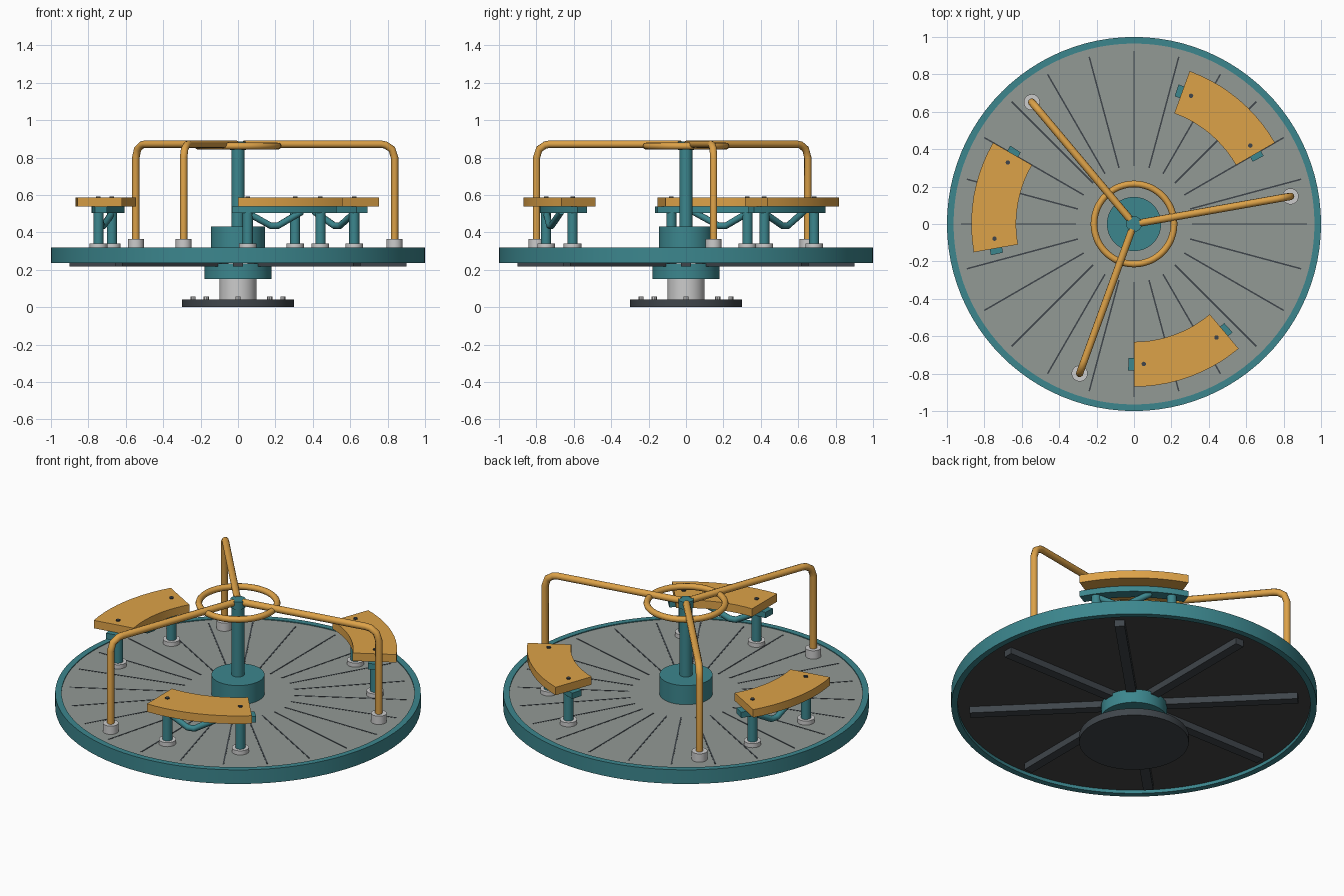
import bpy, bmesh
from math import sin, cos, radians, pi

if "Cube" in bpy.data.objects:
    bpy.data.objects.remove(bpy.data.objects["Cube"])


def mat(name, col):
    m = bpy.data.materials.new(name)
    m.diffuse_color = (*col, 1)
    m.use_nodes = True
    m.node_tree.nodes["Principled BSDF"].inputs["Base Color"].default_value = m.diffuse_color
    return m


TEAL = mat("teal_paint", (0.045, 0.24, 0.27))
ORANGE = mat("orange_paint", (0.72, 0.36, 0.065))
DARK = mat("dark_steel", (0.05, 0.06, 0.07))
UNDER = mat("underside_grey", (0.06, 0.06, 0.06))
DECK = mat("deck_grey", (0.29, 0.32, 0.30))


def polar(r, deg, z):
    return (r * cos(radians(deg)), r * sin(radians(deg)), z)


def finish(ob, name, material, smooth=True):
    ob.name = name
    if material:
        ob.data.materials.append(material)
    if smooth:
        bpy.ops.object.select_all(action='DESELECT')
        ob.select_set(True)
        bpy.context.view_layer.objects.active = ob
        bpy.ops.object.shade_smooth_by_angle(angle=radians(35))
    return ob


def cyl(name, r, z0, z1, material=None, at=(0, 0), n=32):
    bpy.ops.mesh.primitive_cylinder_add(vertices=n, radius=r, depth=z1 - z0,
                                        location=(at[0], at[1], (z0 + z1) / 2))
    return finish(bpy.context.object, name, material)


def box(name, r0, r1, width, z0, z1, deg, material):
    # radial bar from r0 to r1 at an angle
    bpy.ops.mesh.primitive_cube_add(size=1, location=polar((r0 + r1) / 2, deg, (z0 + z1) / 2),
                                    rotation=(0, 0, radians(deg)))
    ob = bpy.context.object
    ob.scale = (r1 - r0, width, z1 - z0)
    return finish(ob, name, material, False)


def sector(name, r0, r1, z0, z1, a0, a1, steps, material):
    # rectangular section swept about z; a full turn closes into a ring
    full = a1 - a0 >= 360
    bm = bmesh.new()
    rings = []
    for i in range(steps if full else steps + 1):
        a = a0 + (a1 - a0) * i / steps
        rings.append([bm.verts.new(polar(r, a, z))
                      for r, z in ((r0, z0), (r1, z0), (r1, z1), (r0, z1))])
    for i in range(steps):
        p, q = rings[i], rings[(i + 1) % len(rings)]
        for j in range(4):
            k = (j + 1) % 4
            bm.faces.new((p[j], p[k], q[k], q[j]))
    if not full:
        bm.faces.new(rings[0])
        bm.faces.new(rings[-1])
    bmesh.ops.recalc_face_normals(bm, faces=bm.faces)
    me = bpy.data.meshes.new(name)
    bm.to_mesh(me)
    bm.free()
    ob = bpy.data.objects.new(name, me)
    bpy.context.collection.objects.link(ob)
    return finish(ob, name, material)


def tube(name, pts, r, material):
    cu = bpy.data.curves.new(name, 'CURVE')
    cu.dimensions = '3D'
    cu.bevel_depth = r
    cu.bevel_resolution = 3
    cu.use_fill_caps = True
    sp = cu.splines.new('POLY')
    sp.points.add(len(pts) - 1)
    for p, co in zip(sp.points, pts):
        p.co = (*co, 1)
    ob = bpy.data.objects.new(name, cu)
    bpy.context.collection.objects.link(ob)
    cu.materials.append(material)
    return ob


# ground plate, anchor bolts and pedestal
cyl("base_plate", 0.30, 0, 0.042, DARK, n=48)
for i in range(8):
    x, y, _ = polar(0.24, 45 * i, 0)
    cyl("anchor_bolt", 0.014, 0.03, 0.057, None, (x, y), 8)
cyl("pedestal", 0.10, 0.03, 0.17)
cyl("lower_hub", 0.18, 0.15, 0.232, TEAL, n=48)

# platform
sector("rim", 0.965, 1.0, 0.235, 0.32, 0, 360, 96, TEAL)
cyl("deck", 0.97, 0.27, 0.315, DECK, n=96)
cyl("deck_underside", 0.968, 0.255, 0.272, UNDER, n=96)
for i in range(24):
    box("deck_groove_strip", 0.31, 0.925, 0.008, 0.31, 0.3165, 15 * i, DARK)
for i in range(8):
    box("support_spoke", 0.10, 0.90, 0.055, 0.216, 0.26, 45 * i, DARK)

# centre column and hand ring
cyl("upper_hub", 0.145, 0.30, 0.43, TEAL, n=48)
cyl("mast", 0.035, 0.40, 0.86, TEAL, n=24)
cyl("mast_cap", 0.042, 0.84, 0.885, TEAL, n=24)
bpy.ops.mesh.primitive_torus_add(major_radius=0.214, minor_radius=0.018, major_segments=48,
                                 minor_segments=12, location=(0, 0, 0.861))
finish(bpy.context.object, "hand_ring", ORANGE)

# bent handrails with foot collars
for a in (10, 130, 250):
    path = ((0.85, 0.31), (0.85, 0.80), (0.835, 0.845), (0.80, 0.867), (0.775, 0.871), (0.03, 0.871))
    tube("handrail", [polar(r, a, z) for r, z in path], 0.02, ORANGE)
    x, y, _ = polar(0.85, a, 0)
    cyl("handrail_collar", 0.043, 0.31, 0.365, None, (x, y))

# curved seats on twin posts
for c in (50, 170, 290):
    sector("seat", 0.63, 0.87, 0.537, 0.585, c - 20, c + 20, 10, ORANGE)
    sector("seat_bearer", 0.717, 0.783, 0.503, 0.538, c - 22.3, c + 22.3, 10, TEAL)
    for s in (-16, 16):
        x, y, _ = polar(0.75, c + s, 0)
        cyl("seat_post", 0.027, 0.31, 0.505, TEAL, (x, y), 24)
        cyl("seat_post_flange", 0.047, 0.31, 0.34, None, (x, y))
        cyl("seat_bolt", 0.012, 0.57, 0.591, DARK, (x, y), 12)
    tube("seat_brace", [polar(0.75, c + d, z) for d, z in
                        ((-17, 0.51), (-6.5, 0.435), (-3.5, 0.435), (7, 0.51))], 0.018, TEAL)
